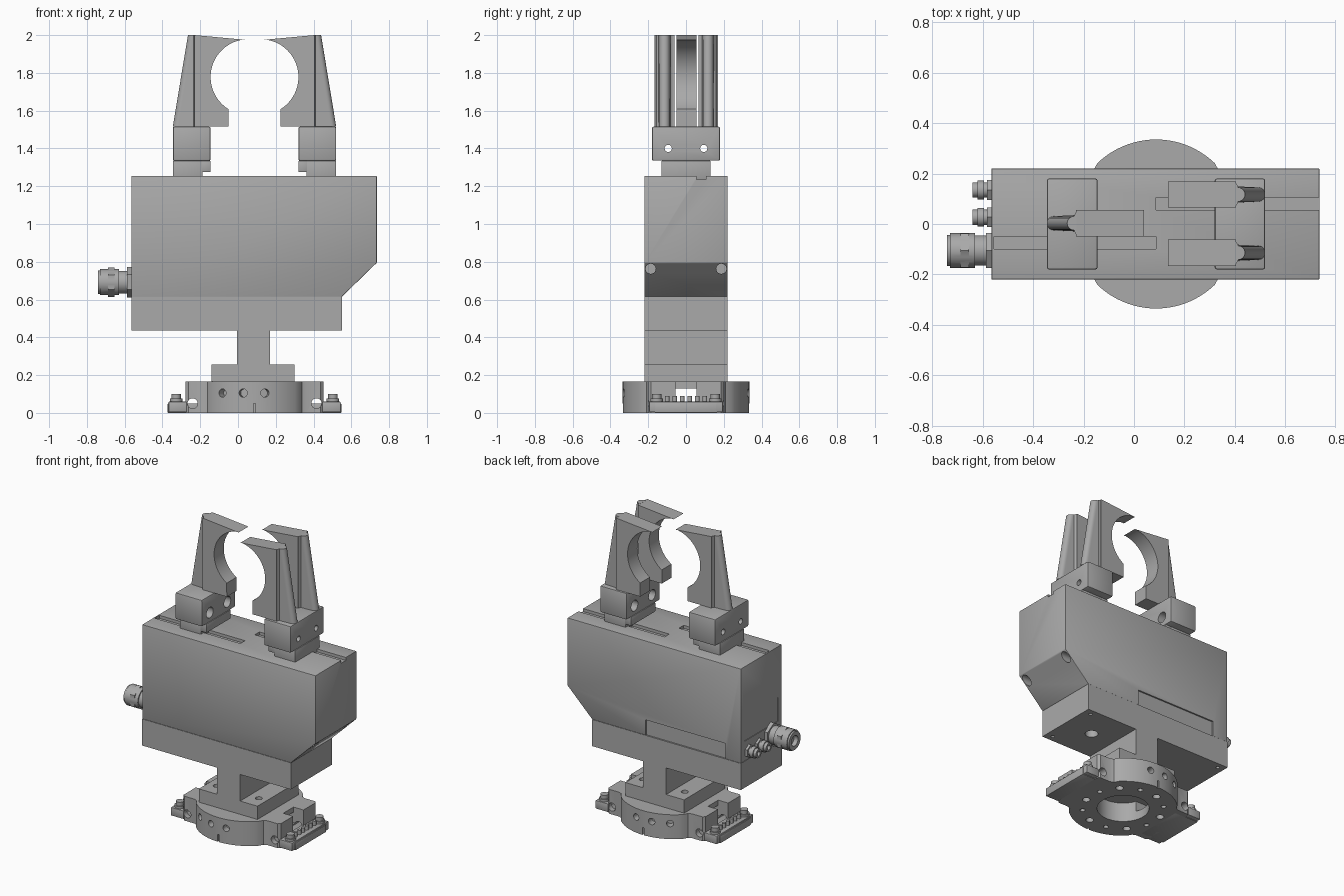
import bpy, bmesh, math
from mathutils import Matrix, Vector

old = bpy.data.objects.get("Cube")
if old:
    bpy.data.objects.remove(old, do_unlink=True)

grey = bpy.data.materials.new("machined_grey")
grey.use_nodes = True
colour = (0.4, 0.4, 0.4, 1)
grey.diffuse_color = colour
grey.node_tree.nodes["Principled BSDF"].inputs["Base Color"].default_value = colour

MID = 0.0875      # symmetry plane of the jaws and the mount


def box(bm, x0, x1, y0, y1, z0, z1):
    m = Matrix.Translation(((x0 + x1) / 2, (y0 + y1) / 2, (z0 + z1) / 2))
    s = Matrix.Diagonal((abs(x1 - x0), abs(y1 - y0), abs(z1 - z0), 1))
    bmesh.ops.create_cube(bm, size=1, matrix=m @ s)


def cyl(bm, start, end, r, seg=24):
    a, b = Vector(start), Vector(end)
    rot = (b - a).to_track_quat("Z", "Y").to_matrix().to_4x4()
    bmesh.ops.create_cone(bm, cap_ends=True, segments=seg, radius1=r, radius2=r,
                          depth=(b - a).length, matrix=Matrix.Translation((a + b) / 2) @ rot)


def loft(bm, ring_a, ring_b):
    va = [bm.verts.new(p) for p in ring_a]
    vb = [bm.verts.new(p) for p in ring_b]
    bm.faces.new(va)
    bm.faces.new(vb[::-1])
    for i in range(len(va)):
        j = (i + 1) % len(va)
        bm.faces.new((va[i], vb[i], vb[j], va[j]))


def prism_y(bm, pts, y0, y1):
    loft(bm, [(x, y0, z) for x, z in pts], [(x, y1, z) for x, z in pts])


def make(name, bm, cut=None, bevel=0):
    bmesh.ops.recalc_face_normals(bm, faces=bm.faces)
    me = bpy.data.meshes.new(name)
    bm.to_mesh(me)
    bm.free()
    me.materials.append(grey)
    ob = bpy.data.objects.new(name, me)
    bpy.context.collection.objects.link(ob)
    bpy.ops.object.select_all(action="DESELECT")
    ob.select_set(True)
    bpy.context.view_layer.objects.active = ob
    if bevel:
        mod = ob.modifiers.new("edges", "BEVEL")
        mod.width, mod.segments = bevel, 2
        bpy.ops.object.modifier_apply(modifier=mod.name)
    if cut:
        cutter = make(name + "_cutter", cut)
        cutter.hide_render = True
        bpy.ops.object.select_all(action="DESELECT")
        ob.select_set(True)
        bpy.context.view_layer.objects.active = ob
        mod = ob.modifiers.new("cut", "BOOLEAN")
        mod.operation, mod.solver, mod.use_self = "DIFFERENCE", "EXACT", True
        mod.object = cutter
        bpy.ops.object.modifier_apply(modifier=mod.name)
        bpy.data.objects.remove(cutter, do_unlink=True)
    bpy.ops.object.shade_smooth_by_angle(angle=math.radians(35))
    return ob


# Main housing with top guide grooves, chamfer holes, back pocket and end panel
bm, cut = bmesh.new(), bmesh.new()
prism_y(bm, [(-0.565, 0.615), (0.55, 0.615), (0.735, 0.795), (0.735, 1.255), (-0.565, 1.255)],
        -0.22, 0.22)
box(cut, -0.555, MID, -0.1, -0.05, 1.235, 1.3)
box(cut, MID, 0.8, 0.055, 0.105, 1.235, 1.3)
for y in (-0.187, 0.187):
    cyl(cut, (0.62, y, 0.763), (0.8, y, 0.763), 0.027)
box(cut, -0.45, 0.15, 0.21, 0.3, 0.6, 0.72)
box(cut, -0.6, -0.561, -0.18, 0.18, 0.75, 0.91)
make("housing", bm, cut, 0.004)

# Adapter block under the housing
bm, cut = bmesh.new(), bmesh.new()
box(bm, -0.565, 0.55, -0.22, 0.22, 0.435, 0.615)
cyl(cut, (0.34, 0, 0.4), (0.34, 0, 0.5), 0.04)
for x in (-0.52, 0.5):
    for y in (-0.18, 0.18):
        cyl(cut, (x, y, 0.4), (x, y, 0.47), 0.012, 12)
make("adapter_block", bm, cut)

# Stem and foot plate
bm, cut = bmesh.new(), bmesh.new()
prism_y(bm, [(-0.14, 0.165), (0.3, 0.165), (0.3, 0.255), (0.17, 0.255), (0.17, 0.435),
             (-0.005, 0.435), (-0.005, 0.255), (-0.14, 0.255)], -0.22, 0.22)
for x in (-0.075, 0.24):
    for y in (-0.12, 0.12):
        cyl(cut, (x, y, 0.2), (x, y, 0.3), 0.022)
make("stem", bm, cut)

# Round mounting hub with two side lobes
arc = [math.radians(46 + 4 * i) for i in range(23)]
half = [(0.365, 0), (0.365, 0.185), (0.35, 0.2), (0.275, 0.2), (0.25, 0.21)]
half += [(0.335 * math.cos(a), 0.335 * math.sin(a)) for a in arc]
half += [(-x, y) for x, y in half[4:0:-1]]
outline = half + [(-x, -y) for x, y in half]
bm, cut = bmesh.new(), bmesh.new()
loft(bm, [(MID + x, y, 0) for x, y in outline], [(MID + x, y, 0.165) for x, y in outline])
cyl(cut, (MID, 0, -0.1), (MID, 0, 0.13), 0.16, 48)
box(cut, -0.5, 0.7, -0.055, 0.055, 0.06, 0.13)
for s in (-1, 1):
    box(cut, MID + s * 0.29, MID + s * 0.5, -0.055, 0.055, 0.06, 0.3)
    cyl(cut, (MID + s * 0.328, -0.4, 0.05), (MID + s * 0.328, 0.4, 0.05), 0.027)
    box(cut, MID - 0.006, MID + 0.006, s * 0.325, s * 0.4, -0.1, 0.05)
    for x in (-0.17, -0.06, 0.055):
        y = s * math.sqrt(0.335 ** 2 - x * x)
        cyl(cut, (MID + x * 0.85, y * 0.85, 0.105), (MID + x * 1.1, y * 1.1, 0.105), 0.022)
for i in range(12):
    a = math.radians(15 + 30 * i)
    p = (MID + 0.25 * math.cos(a), 0.25 * math.sin(a))
    cyl(cut, (*p, -0.1), (*p, 0.04), 0.024 if i % 2 else 0.016)
make("mount_hub", bm, cut)

# Side flanges with screws and contact pins
for s, side in ((-1, "right"), (1, "left")):
    bm = bmesh.new()
    box(bm, MID + s * 0.28, MID + s * 0.46, -0.165, 0.165, 0, 0.05)
    box(bm, MID + s * 0.36, MID + s * 0.455, -0.195, 0.195, 0.004, 0.06)
    make(side + "_flange", bm, bevel=0.004)
    bm = bmesh.new()
    for y in (-0.155, 0.155):
        cyl(bm, (MID + s * 0.415, y, 0.055), (MID + s * 0.415, y, 0.075), 0.033)
        cyl(bm, (MID + s * 0.415, y, 0.07), (MID + s * 0.415, y, 0.1), 0.025)
    for i in range(6):
        y = -0.1 + 0.04 * i
        cyl(bm, (MID + s * 0.415, y, 0.055), (MID + s * 0.415, y, 0.09), 0.012, 12)
    make(side + "_flange_pins", bm)


# Gripper finger: curved pad plate with a tapered, round-backed rib
def finger(name, s, yc):
    bm = bmesh.new()
    pts = [(0.1375, 1.515), (0.3175, 1.515), (0.3175, 2.0), (0.0475, 1.975)]
    for i in range(1, 33):
        a = math.radians(85.7 - 144 * i / 32)
        pts.append((0.0325 + 0.2 * math.cos(a), 1.778 + 0.2 * math.sin(a)))
    prism_y(bm, [(MID + s * u, z) for u, z in pts], yc - 0.052, yc + 0.052)
    make(name + "_pad", bm)
    rings = []
    for z, outer in ((1.515, 0.4325), (2.0, 0.3525)):
        ring = [(0.315, -0.045), (0.319, -0.043), (0.324, -0.032)]
        for i in range(13):
            a = math.radians(-90 + 15 * i)
            ring.append((outer - 0.028 + 0.028 * math.cos(a), 0.028 * math.sin(a)))
        ring += [(u, -y) for u, y in ring[2::-1]]
        rings.append([(MID + s * u, yc + y, z) for u, y in ring])
    bm = bmesh.new()
    loft(bm, *rings)
    make(name + "_rib", bm)


# Jaw carriages and finger holders
for s, side in ((-1, "right"), (1, "left")):
    bm = bmesh.new()
    box(bm, MID + s * 0.275, MID + s * 0.4325, -0.13, 0.13, 1.225, 1.335)
    box(bm, MID + s * 0.2325, MID + s * 0.28, -0.13, 0.13, 1.275, 1.335)
    make(side + "_carriage", bm, bevel=0.003)
    bm, cut = bmesh.new(), bmesh.new()
    box(bm, MID + s * 0.2325, MID + s * 0.4325, -0.18, 0.18, 1.335, 1.515)
    for y in (-0.094, 0.094):
        cyl(cut, (MID + s * 0.2, y, 1.4), (MID + s * 0.33, y, 1.4), 0.036)
        cyl(cut, (MID + s * 0.3, y, 1.4), (MID + s * 0.5, y, 1.4), 0.019)
    make(side + "_holder", bm, cut, 0.008)
finger("right_finger", -1, 0.003)
finger("left_back_finger", 1, 0.117)
finger("left_front_finger", 1, -0.114)


# Cable gland and connectors, each built from (start, end, radius, sides) steps
def fitting(name, y, z, steps, bore):
    bm, cut = bmesh.new(), bmesh.new()
    for x0, x1, r, seg in steps:
        cyl(bm, (-x0, y, z), (-x1, y, z), r, seg)
    end = steps[-1][1]
    cyl(cut, (-end - 0.02, y, z), (-end + 0.03, y, z), bore)
    make(name, bm, cut)


fitting("cable_gland", -0.105, 0.692,
        [(0.55, 0.587, 0.08, 6), (0.58, 0.635, 0.06, 32), (0.655, 0.687, 0.078, 6),
         (0.63, 0.73, 0.069, 32), (0.72, 0.742, 0.062, 32)], 0.035)
for name, y in (("front_connector", 0.027), ("back_connector", 0.135)):
    fitting(name, y, 0.67, [(0.55, 0.582, 0.045, 6), (0.58, 0.6, 0.03, 24),
                            (0.595, 0.62, 0.037, 24), (0.615, 0.64, 0.03, 24)], 0.016)
